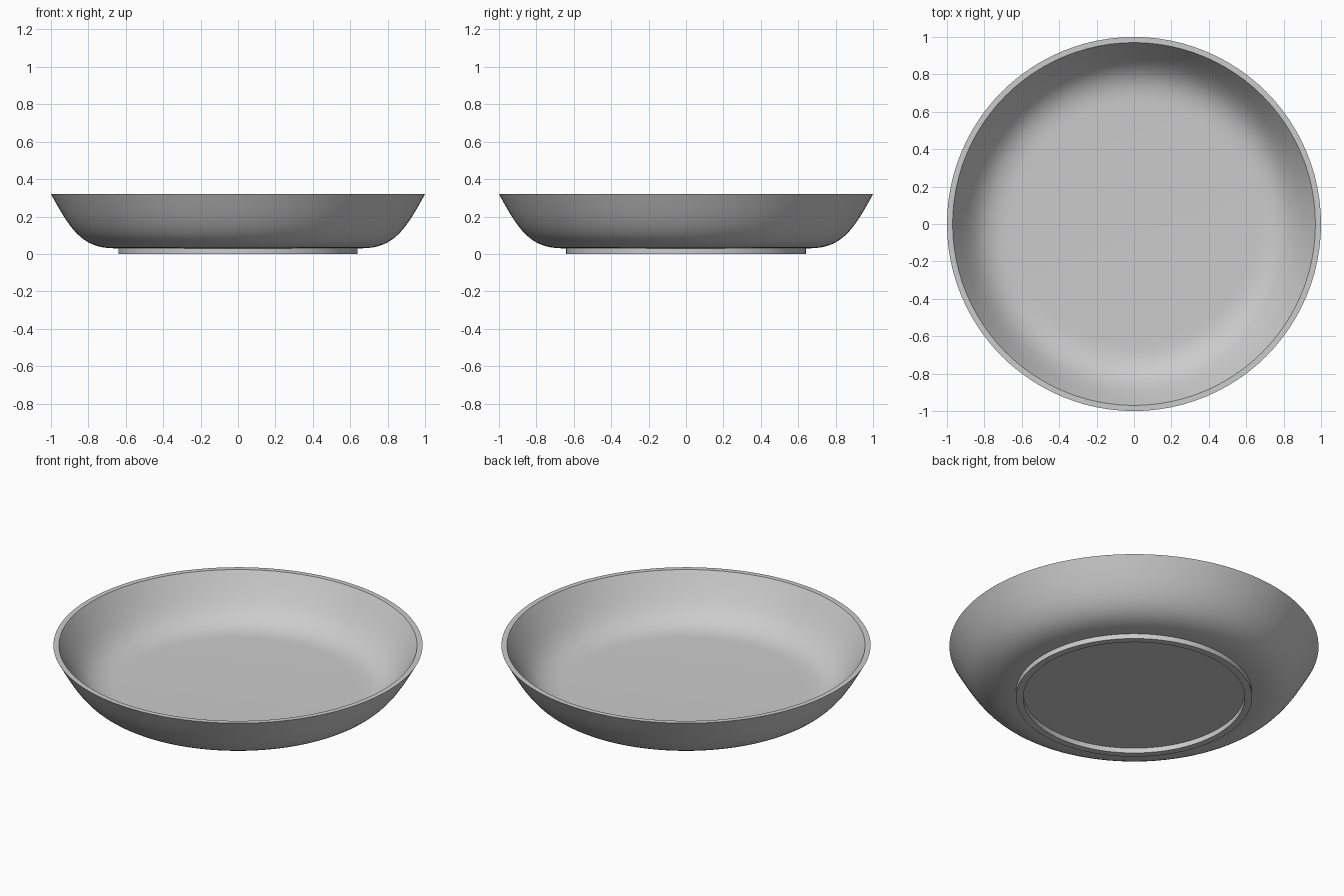
import bpy
import bmesh
import math

cube = bpy.data.objects.get("Cube")
if cube:
    bpy.data.objects.remove(cube, do_unlink=True)

# Glaze colour
grey = bpy.data.materials.new("plain_grey")
colour = (0.6, 0.6, 0.6, 1)
grey.diffuse_color = colour
grey.use_nodes = True
grey.node_tree.nodes["Principled BSDF"].inputs["Base Color"].default_value = colour

SEGMENTS = 96
HEIGHT = 0.32
FOOT = 0.03


def bezier(a, b, c, d, steps):
    """Points along a cubic curve, ends included."""
    points = []
    for i in range(steps + 1):
        t = i / steps
        u = 1 - t
        points.append(tuple(u**3 * p + 3 * u * u * t * q + 3 * u * t * t * r + t**3 * s
                            for p, q, r, s in zip(a, b, c, d)))
    return points


def lathe(name, profile):
    """Spin a radius/height profile about z; both ends lie on the axis."""
    bm = bmesh.new()
    verts = [bm.verts.new((r, 0, z)) for r, z in profile]
    edges = [bm.edges.new(pair) for pair in zip(verts, verts[1:])]
    bmesh.ops.spin(bm, geom=verts + edges, cent=(0, 0, 0), axis=(0, 0, 1),
                   angle=math.tau, steps=SEGMENTS, use_merge=True)
    bmesh.ops.remove_doubles(bm, verts=bm.verts, dist=0.0001)
    bmesh.ops.recalc_face_normals(bm, faces=bm.faces)
    mesh = bpy.data.meshes.new(name)
    bm.to_mesh(mesh)
    bm.free()
    mesh.materials.append(grey)
    obj = bpy.data.objects.new(name, mesh)
    bpy.context.collection.objects.link(obj)
    bpy.ops.object.select_all(action="DESELECT")
    obj.select_set(True)
    bpy.context.view_layer.objects.active = obj
    bpy.ops.object.shade_smooth_by_angle(angle=math.radians(30))
    return obj


# Underside recess and foot ring
foot = [(0, FOOT), (0.6, FOOT), (0.6, 0), (0.64, 0), (0.64, FOOT)]
# Outer wall sweeping up to the rim
outer = bezier((0.66, FOOT), (0.84, FOOT), (0.9, 0.14), (1, HEIGHT), 16)
# Inner wall running back down to the flat floor
inner = bezier((0.97, HEIGHT), (0.87, 0.15), (0.82, 0.06), (0.65, 0.06), 16)

lathe("shallow_dish", foot + outer + inner + [(0, 0.06)])
